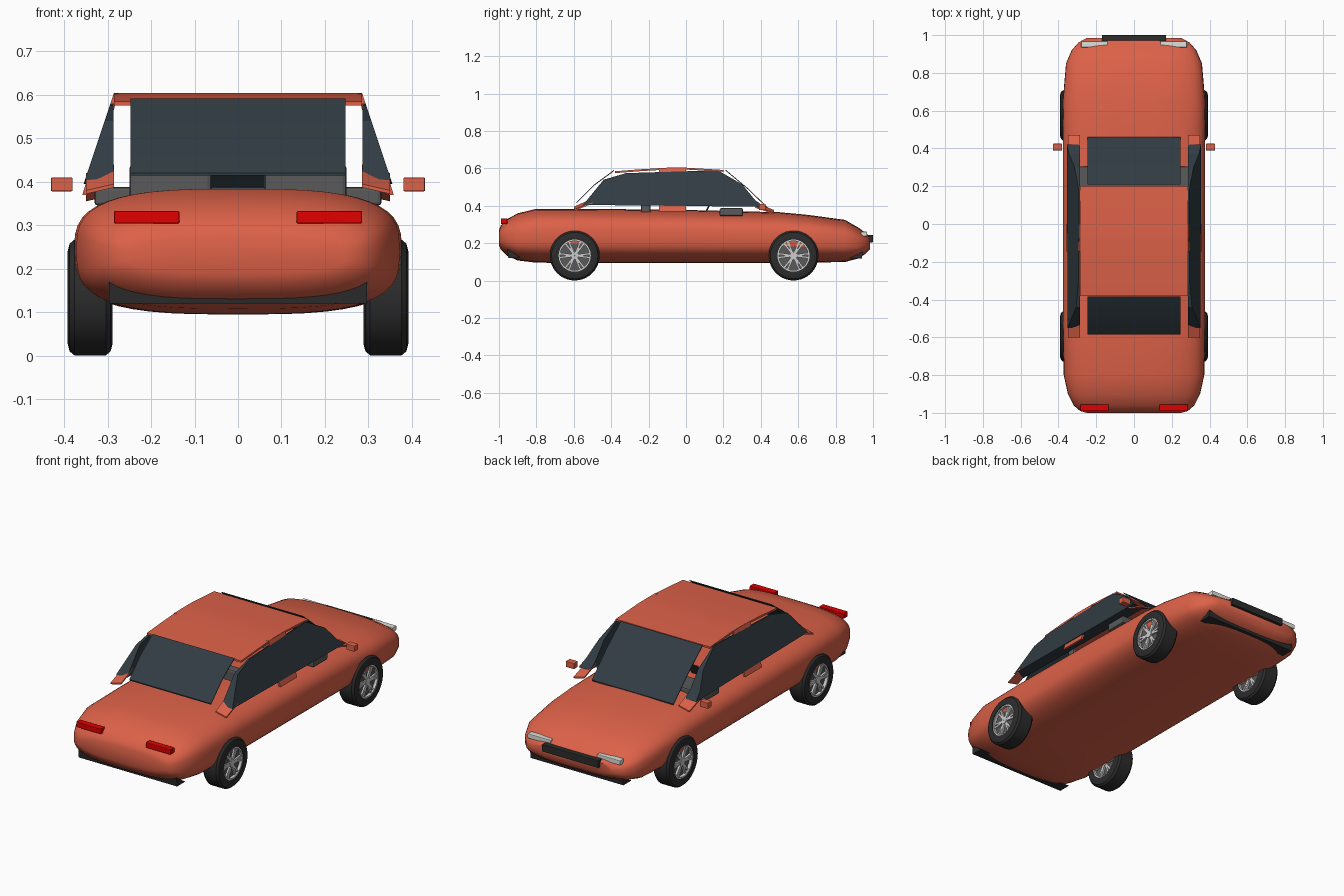
import bpy, bmesh, math
from mathutils import Matrix

if "Cube" in bpy.data.objects:
    bpy.data.objects.remove(bpy.data.objects["Cube"])


def material(name, r, g, b):
    m = bpy.data.materials.new(name)
    m.diffuse_color = (r, g, b, 1)
    m.use_nodes = True
    m.node_tree.nodes["Principled BSDF"].inputs["Base Color"].default_value = m.diffuse_color
    return m


RED = material("red_paint", 0.72, 0.12, 0.065)
GLASS = material("dark_glass", 0.03, 0.045, 0.055)
BLACK = material("rubber", 0.025, 0.025, 0.025)
GREY = material("interior_grey", 0.1, 0.1, 0.1)
SILVER = material("alloy", 0.55, 0.55, 0.55)
LAMP = material("headlamp_glass", 0.75, 0.75, 0.7)
TAIL = material("tail_red", 0.75, 0.0, 0.0)


def finish(name, bm, mat, smooth=None, bevel=0):
    bmesh.ops.recalc_face_normals(bm, faces=bm.faces)
    me = bpy.data.meshes.new(name)
    bm.to_mesh(me)
    bm.free()
    ob = bpy.data.objects.new(name, me)
    bpy.context.collection.objects.link(ob)
    me.materials.append(mat)
    if bevel:
        mod = ob.modifiers.new("bevel", "BEVEL")
        mod.width, mod.segments = bevel, 2
    if smooth:
        bpy.ops.object.select_all(action="DESELECT")
        ob.select_set(True)
        bpy.context.view_layer.objects.active = ob
        bpy.ops.object.shade_smooth_by_angle(angle=math.radians(smooth))
    return ob


def loft(name, rings, mat, smooth=None, cap=True, closed=False):
    bm = bmesh.new()
    rows = [[bm.verts.new(p) for p in r] for r in rings]
    pairs = list(zip(rows, rows[1:]))
    if closed:
        pairs.append((rows[-1], rows[0]))
    for a, b in pairs:
        for i in range(len(a)):
            j = (i + 1) % len(a)
            bm.faces.new((a[i], a[j], b[j], b[i]))
    if cap and not closed:
        bm.faces.new(rows[0])
        bm.faces.new(rows[-1])
    return finish(name, bm, mat, smooth)


def box(name, x, y, z, mat, bevel=0.003):
    bm = bmesh.new()
    bmesh.ops.create_cube(bm, size=1)
    for v in bm.verts:
        for i, r in enumerate((x, y, z)):
            v.co[i] = r[0] if v.co[i] < 0 else r[1]
    return finish(name, bm, mat, None, bevel)


def strip(name, path, hw, mat, thick=0.006):
    """Thin sheet across the car following a (y, z) path."""
    rings = [[(-hw, y, z), (hw, y, z), (hw, y, z - thick), (-hw, y, z - thick)] for y, z in path]
    return loft(name, rings, mat, 40)


def lathe(name, profile, centre, mat):
    """Ring turned about the x axis from (x, radius) points."""
    n = 40
    rings = []
    for k in range(n):
        a = math.tau * k / n
        rings.append([(centre[0] + x, centre[1] + r * math.cos(a), centre[2] + r * math.sin(a))
                      for x, r in profile])
    return loft(name, rings, mat, 35, closed=True)


# body shell: squarish oval sections (y, half width, bottom, top)
sections = [(-1.0, .25, .19, .27), (-.99, .285, .165, .295), (-.96, .32, .135, .327),
            (-.9, .35, .108, .36), (-.8, .372, .096, .384), (-.5, .377, .095, .384),
            (0, .377, .095, .378), (.5, .377, .095, .366), (.65, .377, .096, .352),
            (.85, .36, .1, .325), (.92, .33, .118, .285), (.96, .295, .143, .255),
            (.985, .25, .17, .235)]
rings = []
for y, hw, zb, zt in sections:
    ring = []
    for k in range(48):
        a = math.tau * k / 48
        c, s = math.cos(a), math.sin(a)
        p = 2 / 3.1
        ring.append((hw * math.copysign(abs(c) ** p, c), y,
                     (zb + zt) / 2 + (zt - zb) / 2 * math.copysign(abs(s) ** p, s)))
    rings.append(ring)
loft("body", rings, RED, 50)

# roof and the two end windows
strip("roof", [(-.38, .585), (-.25, .595), (-.1, .604), (0, .604), (.2, .592)], .285, RED, .01)
strip("windscreen", [(.46, .37), (.33, .495), (.21, .595)], .247, GLASS)
strip("rear_window", [(-.585, .42), (-.49, .515), (-.385, .592)], .247, GLASS)

# side windows, pillars, mirrors and lamps on both sides
outline = [(-.55, .405), (-.53, .43), (-.44, .54), (-.32, .575), (.17, .59), (.3, .515),
           (.37, .43), (.42, .395)]
for s, side in ((-1, "left"), (1, "right")):
    def both(a, b):
        return tuple(sorted((s * a, s * b)))

    outer = [(s * (.355 - .065 * (z - .395) / .195), y, z) for y, z in outline]
    inner = [(s * .286, y, z) for y, z in outline]
    loft(side + "_side_window", [outer, inner], GLASS)
    for part, foot, toe, mid, lift in (("rear_pillar", -.6, -.5, .385, .045),
                                       ("front_pillar", .47, .37, .368, .04)):
        low = [(s * .285, foot, mid + .01), (s * .35, foot, mid - .005),
               (s * .35, toe, mid + lift - .01), (s * .285, toe, mid + lift + .01)]
        loft(side + "_" + part, [low, [(x, y, z - .008) for x, y, z in low]], RED)
    post = [[(s * (x + d), y, z) for d, y in ((0, -.145), (0, 0), (-.012, 0), (-.012, -.145))]
            for x, z in ((.358, .37), (.286, .603))]
    loft(side + "_centre_pillar", post, RED)
    box(side + "_mirror", both(.38, .43), (.39, .425), (.378, .41), RED)
    box(side + "_tail_lamp", both(.135, .285), (-.99, -.955), (.304, .333), TAIL)
    box(side + "_headlamp", both(.14, .28), (.935, .968), (.237, .262), LAMP)
    box(side + "_front_seat", both(.06, .25), (-.24, -.19), (.36, .44), GREY, .01)

# dark trim and cabin fittings
box("grille", (-.17, .17), (.96, 1.0), (.205, .245), BLACK)
box("dashboard", (-.33, .33), (.18, .305), (.345, .388), GREY, .008)
loft("rear_valance", [[(x, -.955, .17), (x, -.95, .12), (x, -.88, .12)] for x in (-.297, .297)], BLACK)
loft("front_valance", [[(x, .945, .155), (x, .94, .118), (x, .87, .118)] for x in (-.28, .28)], BLACK)
bm = bmesh.new()
tilt = Matrix.Translation((-.15, .12, .395)) @ Matrix.Rotation(math.radians(65), 4, "X")
bmesh.ops.create_cone(bm, cap_ends=True, segments=24, radius1=.04, radius2=.04, depth=.008, matrix=tilt)
finish("steering_wheel", bm, BLACK)

# wheels: tyre, rim ring, backing disc, hub and spokes
for y, end in ((-.595, "rear"), (.575, "front")):
    for s, side in ((-1, "left"), (1, "right")):
        tag = end + "_" + side
        c = (s * .34, y, .134)
        lathe(tag + "_tyre", [(-.05, .086), (-.052, .105), (-.047, .124), (-.036, .133), (.036, .133),
                              (.047, .124), (.052, .105), (.05, .086)], c, BLACK)
        lathe(tag + "_rim", [(-.047, .087), (.047, .087), (.047, .078), (-.047, .078)], c, SILVER)
        lathe(tag + "_disc", [(-.03, .082), (.032, .082), (.032, .001), (-.03, .001)], c, GREY)
        lathe(tag + "_hub", [(-.044, .02), (.044, .02), (.044, .001), (-.044, .001)], c, SILVER)
        bm = bmesh.new()
        for k in range(6):
            for off in (-.13, .13):
                m = (Matrix.Translation(c) @ Matrix.Rotation(k * math.tau / 6 + off, 4, "X")
                     @ Matrix.Translation((0, .047, 0)) @ Matrix.Diagonal((.082, .07, .011, 1)))
                bmesh.ops.create_cube(bm, size=1, matrix=m)
        finish(tag + "_spokes", bm, SILVER)
